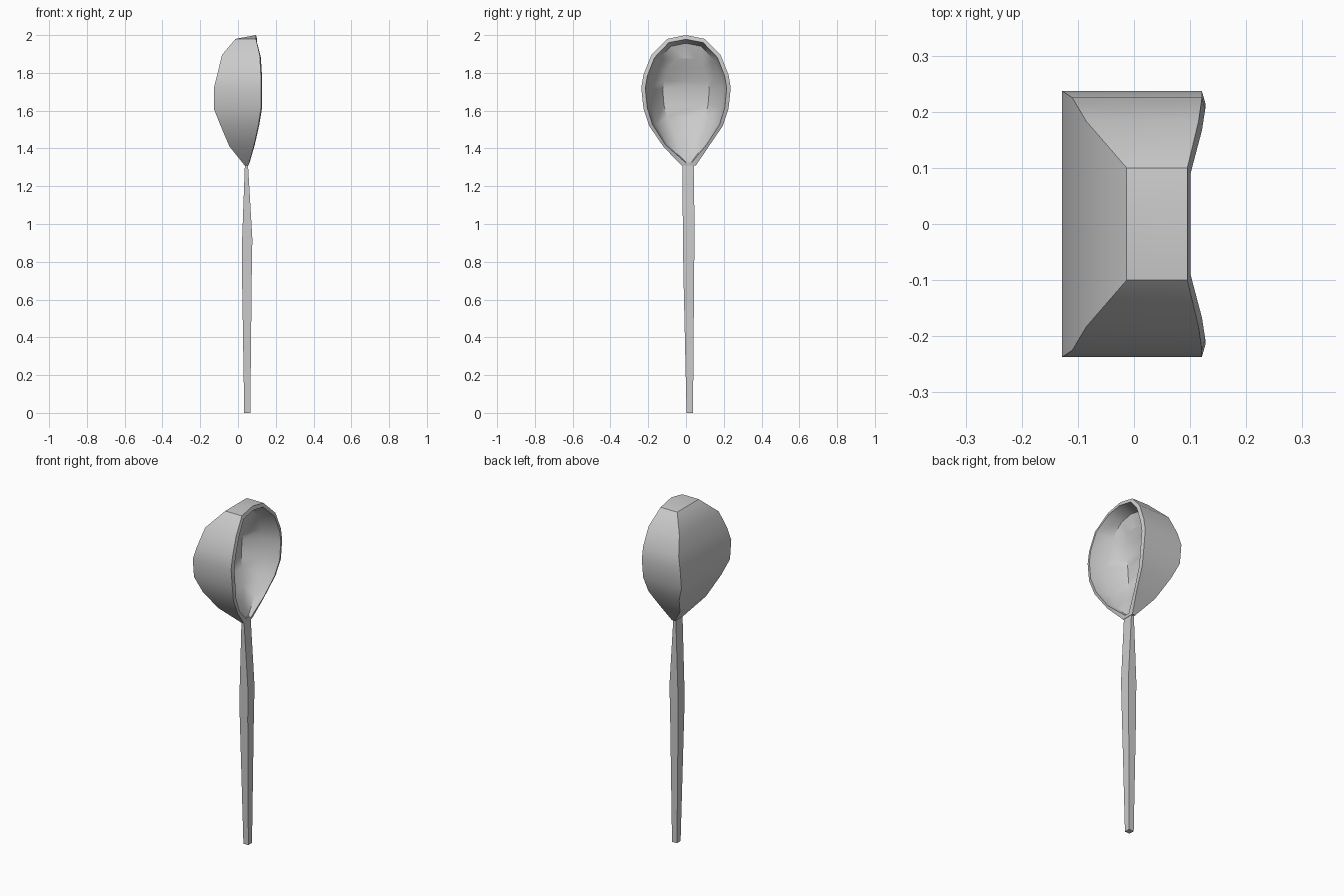
import bpy, bmesh, math

if "Cube" in bpy.data.objects:
    bpy.data.objects.remove(bpy.data.objects["Cube"])

# Bowl profile, top to bottom: half width y, height z, front x, back x, floor edge x, dish x
ROWS = [
    (0.10, 1.98, 0.095, -0.013, 0.02, 0.0),
    (0.183, 1.895, 0.115, -0.085, 0.025, -0.025),
    (0.225, 1.79, 0.121, -0.11, 0.03, -0.05),
    (0.237, 1.72, 0.121, -0.128, 0.03, -0.06),
    (0.225, 1.61, 0.121, -0.128, 0.03, -0.06),
    (0.195, 1.52, 0.107, -0.092, 0.033, -0.045),
    (0.12, 1.41, 0.083, -0.045, 0.04, -0.01),
    (0.038, 1.31, 0.055, 0.035, 0.046, 0.03),
]
N = len(ROWS)
MID_Z = 1.7


def finish(bm, name, angle):
    bmesh.ops.recalc_face_normals(bm, faces=bm.faces)
    mesh = bpy.data.meshes.new(name)
    bm.to_mesh(mesh)
    bm.free()
    obj = bpy.data.objects.new(name, mesh)
    bpy.context.collection.objects.link(obj)
    bpy.ops.object.select_all(action='DESELECT')
    obj.select_set(True)
    bpy.context.view_layer.objects.active = obj
    bpy.ops.object.shade_smooth_by_angle(angle=math.radians(angle))
    return obj


def loop(bm, col, dx, sy, top, bottom, tip, peak):
    """Teardrop loop: left side upwards, peak in the middle, right side down."""
    pts = []
    for i, row in enumerate(ROWS):
        y = row[0] * (tip if i == N - 1 else sy)
        z = MID_Z + (row[1] - MID_Z) * (top if row[1] > MID_Z else bottom)
        shift = 0.014 if i == N - 1 else 0
        pts.append((row[col] + dx, y, z, shift))
    left = [bm.verts.new((x, -y + s, z)) for x, y, z, s in reversed(pts)]
    mid = [bm.verts.new((pts[0][0], 0, peak))]
    right = [bm.verts.new((x, y + s, z)) for x, y, z, s in pts]
    return left + mid + right


def bridge(bm, a, b):
    for i in range(len(a) - 1):
        bm.faces.new((a[i], a[i + 1], b[i + 1], b[i]))


def ladder(bm, a):
    # straight strips from left side to right side, closed at the top
    for i in range(N - 1):
        bm.faces.new((a[i], a[i + 1], a[-2 - i], a[-1 - i]))
    bm.faces.new((a[N - 1], a[N], a[N + 1]))


# Bowl: deep outer wall, thin rim, inner wall, dished floor
bm = bmesh.new()
back = loop(bm, 3, 0, 1, 1, 1, 1, 1.98)
front = loop(bm, 2, 0, 1, 1, 1, 1, 2.0)
rim = loop(bm, 2, 0.006, 0.91, 0.93, 0.965, 0.4, 1.978)
floor = loop(bm, 4, 0, 0.81, 0.86, 0.96, 0.35, 1.957)
dish = loop(bm, 5, 0, 0.52, 0.62, 0.75, 0.2, 1.88)
for a, b in ((back, front), (front, rim), (rim, floor), (floor, dish)):
    bridge(bm, a, b)
ladder(bm, back)
ladder(bm, dish)
bm.faces.new((back[0], back[-1], front[-1], front[0]))
bm.faces.new((front[0], rim[0], floor[0], floor[-1], rim[-1], front[-1]))
bm.faces.new((floor[0], dish[0], dish[-1], floor[-1]))
finish(bm, "spoon_bowl", 38)

# Handle: four-sided bar, sections as z, x min, x max, y min, y max
SECTIONS = [
    (0.0, 0.033, 0.065, 0.003, 0.037),
    (0.75, 0.021, 0.073, -0.014, 0.043),
    (0.92, 0.022, 0.076, -0.016, 0.045),
    (1.33, 0.037, 0.052, -0.02, 0.042),
]
bm = bmesh.new()
rings = [[bm.verts.new((x, y, z)) for x, y in ((x0, y0), (x1, y0), (x1, y1), (x0, y1))]
         for z, x0, x1, y0, y1 in SECTIONS]
for a, b in zip(rings, rings[1:]):
    bridge(bm, a + a[:1], b + b[:1])
bm.faces.new(rings[0])
bm.faces.new(rings[-1])
finish(bm, "spoon_handle", 30)
